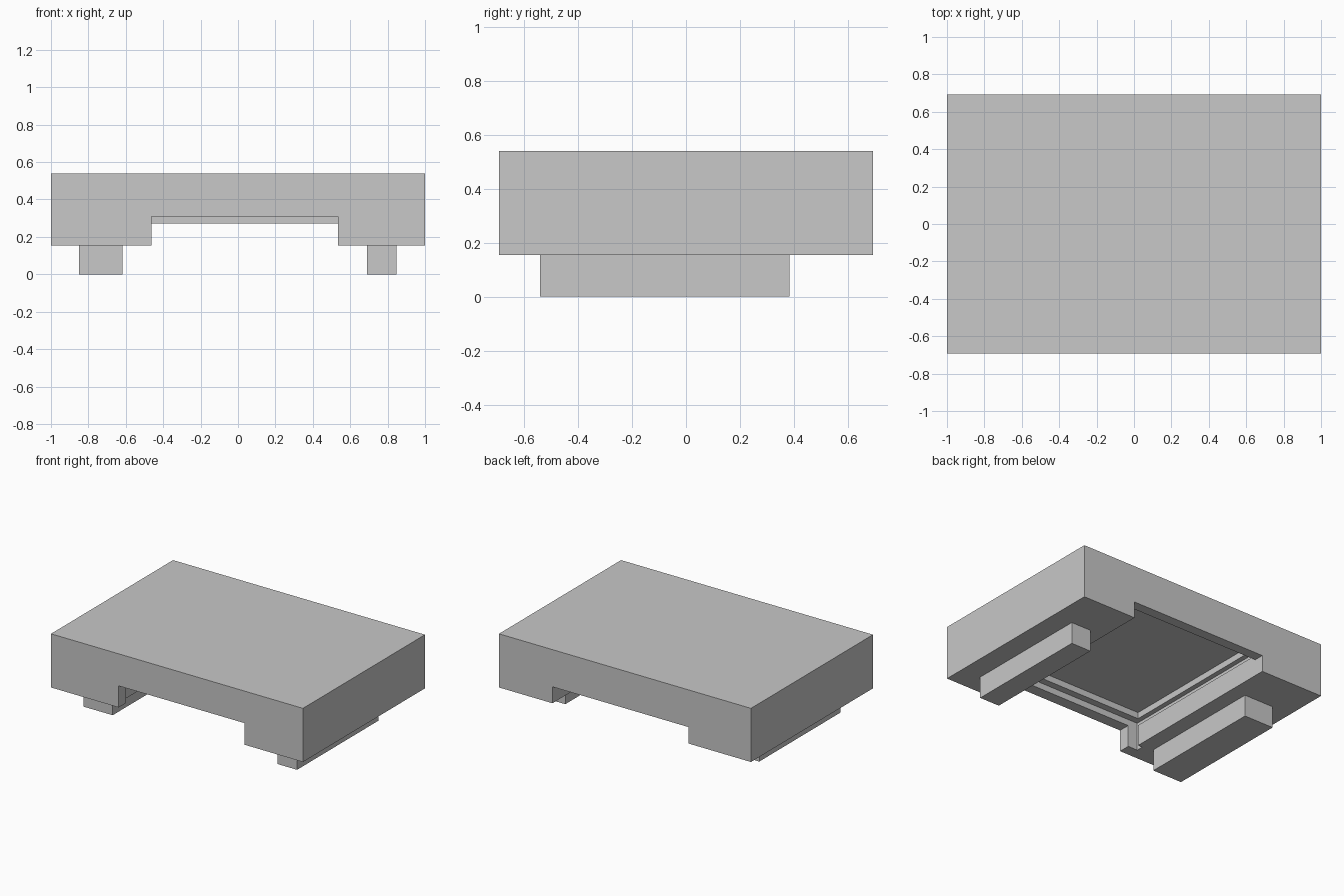
import bpy
import bmesh
from mathutils import Vector

cube = bpy.data.objects.get("Cube")
if cube:
    bpy.data.objects.remove(cube, do_unlink=True)

grey = bpy.data.materials.new("light_grey")
grey.use_nodes = True
colour = (0.58, 0.58, 0.58, 1)
grey.diffuse_color = colour
grey.node_tree.nodes["Principled BSDF"].inputs["Base Color"].default_value = colour


def box(name, x, y, z):
    """Box from (min, max) ranges on each axis."""
    bm = bmesh.new()
    bmesh.ops.create_cube(bm, size=1)
    for v in bm.verts:
        v.co = Vector([r[0] if c < 0 else r[1] for c, r in zip(v.co, (x, y, z))])
    mesh = bpy.data.meshes.new(name)
    bm.to_mesh(mesh)
    bm.free()
    mesh.materials.append(grey)
    obj = bpy.data.objects.new(name, mesh)
    bpy.context.collection.objects.link(obj)
    return obj


BASE = 0.155
MID = 0.036  # centre line of the channel

# Main block
body = box("body", (-1, 1), (-0.692, 0.692), (BASE, 0.54))

# Underside cuts: half width, depth range, height range
cuts = {
    "rear_opening": (0.54, (-0.58, 0.8), (0, 0.273)),
    "cavity": (0.54, (-0.56, 0.62), (0, 0.40)),
    "upright_door_groove": (0.575, (-0.61, -0.56), (0, 0.355)),
    "level_door_groove": (0.575, (-0.59, 0.62), (0.305, 0.355)),
    "front_opening": (0.499, (-0.8, -0.58), (0, 0.31)),
}
for name, (half, depth, height) in cuts.items():
    cutter = box(name + "_cutter", (MID - half, MID + half), depth, height)
    cutter.hide_render = True
    mod = body.modifiers.new(name, "BOOLEAN")
    mod.operation = "DIFFERENCE"
    mod.solver = "EXACT"
    mod.object = cutter
    bpy.context.view_layer.objects.active = body
    bpy.ops.object.modifier_apply(modifier=name)
    bpy.data.objects.remove(cutter, do_unlink=True)

# Foot rails
for name, span in (("left_rail", (0.69, 0.847)), ("right_rail", (-0.85, -0.617))):
    box(name, span, (-0.54, 0.383), (0, BASE))
